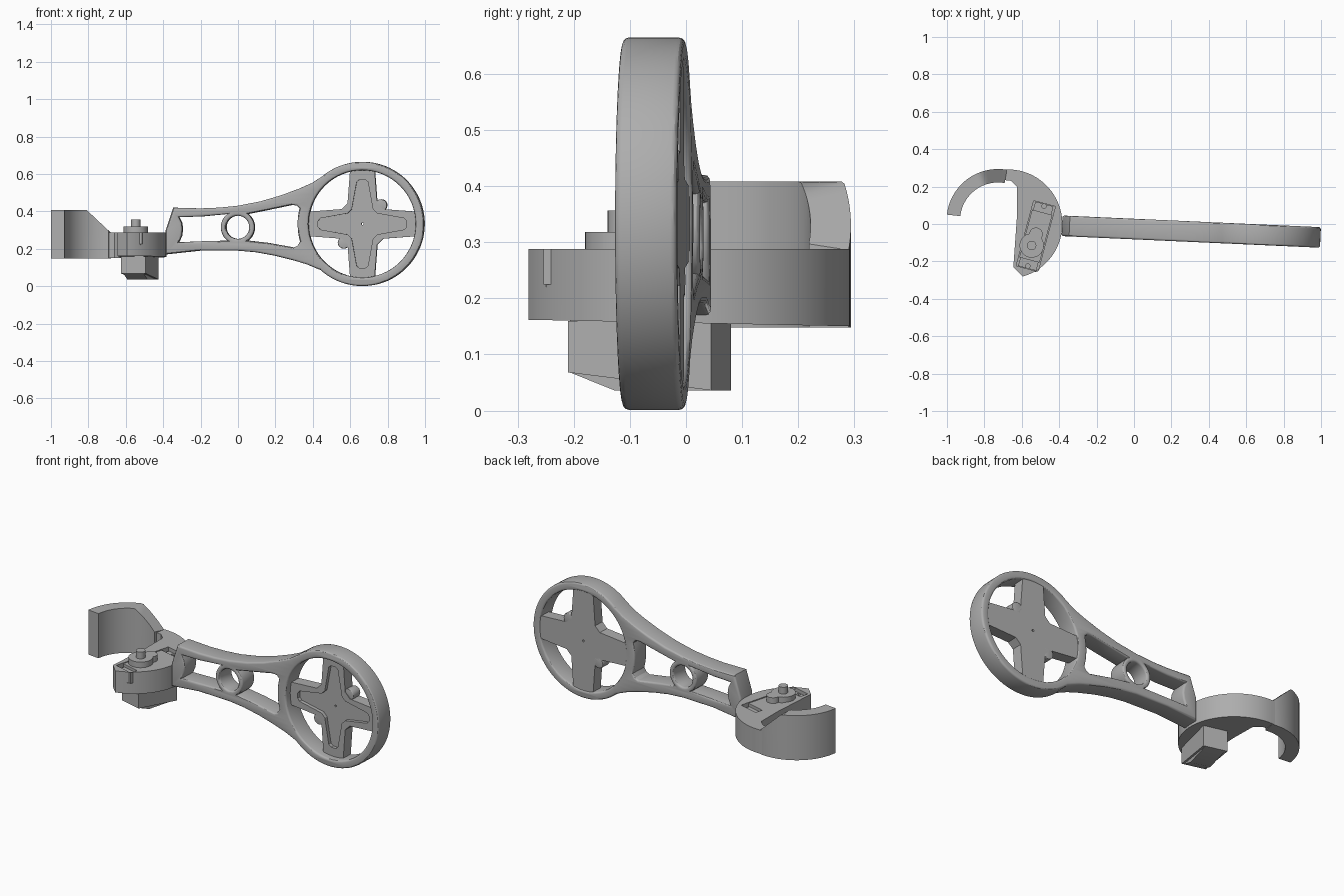
import bpy, bmesh
from math import radians, sin, cos, pi
from mathutils import Matrix

cube = bpy.data.objects.get("Cube")
if cube:
    bpy.data.objects.remove(cube)

grey = bpy.data.materials.new("plain grey")
grey.use_nodes = True
grey.diffuse_color = (0.42, 0.42, 0.42, 1)
grey.node_tree.nodes["Principled BSDF"].inputs["Base Color"].default_value = grey.diffuse_color
parts = []


def arc(cx, cy, r, start, end, n):
    """Points on an arc, angles in degrees."""
    angles = [radians(start + (end - start) * i / n) for i in range(n + 1)]
    return [(cx + r * cos(a), cy + r * sin(a)) for a in angles]


def circle(cx, cy, r, n=32):
    return arc(cx, cy, r, 0, 360, n)[:-1]


def finish(name, bm, matrix=Matrix()):
    bmesh.ops.remove_doubles(bm, verts=bm.verts, dist=0.0001)
    bmesh.ops.recalc_face_normals(bm, faces=bm.faces)
    bm.transform(matrix)
    mesh = bpy.data.meshes.new(name)
    bm.to_mesh(mesh)
    bm.free()
    mesh.materials.clear()
    mesh.materials.append(grey)
    obj = bpy.data.objects.new(name, mesh)
    bpy.context.collection.objects.link(obj)
    parts.append(obj)
    return obj


def plate(name, loops, low, high, bevel=0.0, matrix=Matrix()):
    """Filled outline with holes, extruded from low to high."""
    curve = bpy.data.curves.new(name + " outline", 'CURVE')
    curve.dimensions = '2D'
    curve.fill_mode = 'BOTH'
    curve.extrude = (high - low) / 2 - bevel
    curve.bevel_depth = bevel
    curve.bevel_resolution = 2
    curve.offset = -bevel
    for loop in loops:
        spline = curve.splines.new('POLY')
        spline.points.add(len(loop) - 1)
        for point, (x, y) in zip(spline.points, loop):
            point.co = (x, y, 0, 1)
        spline.use_cyclic_u = True
    temp = bpy.data.objects.new(name + " outline", curve)
    bpy.context.collection.objects.link(temp)
    bpy.context.view_layer.update()
    mesh = bpy.data.meshes.new_from_object(temp.evaluated_get(bpy.context.evaluated_depsgraph_get()))
    bpy.data.objects.remove(temp)
    bpy.data.curves.remove(curve)
    bm = bmesh.new()
    bm.from_mesh(mesh)
    bpy.data.meshes.remove(mesh)
    return finish(name, bm, matrix @ Matrix.Translation((0, 0, (low + high) / 2)))


# Arm frame: drawn upright, turned slightly about the vertical
upright = Matrix.Rotation(radians(90), 4, 'X')
arm = Matrix.Translation((0, -0.027, 0)) @ Matrix.Rotation(-0.045, 4, 'Z') @ upright
wx, wz, hub_z = 0.666, 0.333, 0.315
outline = [(-0.385, 0.17), (-0.385, 0.3), (-0.345, 0.42), (-0.2, 0.416), (-0.1, 0.42),
           (0, 0.43), (0.12, 0.453), (0.23, 0.485), (0.33, 0.522), (0.4, 0.553)]
outline += arc(wx, wz, 0.332, 130, -132, 64)
outline += [(0.37, 0.117), (0.3, 0.138), (0.2, 0.163), (0.1, 0.181), (0, 0.19), (-0.2, 0.19)]
left_window = arc(0, hub_z, 0.09, 128, 232, 12)
left_window += [(-0.2, 0.24), (-0.315, 0.235), (-0.3, 0.27), (-0.295, 0.305),
                (-0.3, 0.34), (-0.315, 0.37), (-0.2, 0.372)]
right_window = arc(0, hub_z, 0.09, -52, 52, 12)
right_window += [(0.16, 0.407), (0.29, 0.434), (0.315, 0.432)]
right_window += arc(wx, wz, 0.345, 166, 196, 8)
right_window += [(0.32, 0.216), (0.3, 0.207), (0.16, 0.232)]
plate("arm_frame", [outline, left_window, right_window, circle(0, hub_z, 0.062),
                    circle(wx, wz, 0.287, 64)], -0.055, 0.055, 0.011, arm)


# Wheel star: four tapered spokes with a sunken star on the front
def star(length, tip, root, cut):
    quarter = [(length, -tip), (length + cut, -tip * 0.5), (length + cut, tip * 0.5),
               (length, tip), (root * 1.25, root * 0.9), (root * 0.9, root * 1.25)]
    points = []
    for k in range(4):
        c, s = cos(k * pi / 2), sin(k * pi / 2)
        points += [(wx + x * c - y * s, wz + x * s + y * c) for x, y in quarter]
    return points


outer_star = star(0.285, 0.066, 0.088, 0.005)
plate("wheel_star_back", [outer_star, circle(wx, wz, 0.006, 12)], -0.05, -0.005, 0, arm)
plate("wheel_star_front", [outer_star, star(0.225, 0.03, 0.063, 0.012)], -0.005, 0.015, 0, arm)
for side, name in ((1, "upper"), (-1, "lower")):
    plate(name + "_wheel_stud", [circle(wx + side * 0.1, wz + side * 0.1, 0.032, 20)],
          -0.05, 0.012, 0.004, arm)

# Gripper base: solid floor under a wall with a pocket for the motor
tilt = radians(75)
motor = Matrix.Translation((-0.525, -0.065, 0)) @ Matrix.Rotation(tilt, 4, 'Z')


def motor_rectangle(half_length, half_width):
    corners = [(-1, -1), (1, -1), (1, 1), (-1, 1)]
    return [(-0.525 + a * half_length * cos(tilt) - b * half_width * sin(tilt),
             -0.065 + a * half_length * sin(tilt) + b * half_width * cos(tilt)) for a, b in corners]


base = arc(-0.675, 0, 0.292, -74, 90, 40)
base += [(-0.7, 0.292), (-0.7, 0.235), (-0.66, 0.232), (-0.625, 0.2), (-0.625, 0.05), (-0.645, -0.23)]
floor = plate("gripper_base", [base], 0.155, 0.225)
plate("gripper_pocket_wall", [base, motor_rectangle(0.18, 0.06)], 0.225, 0.288)
for v in floor.data.vertices:
    if v.co.z < 0.2:
        v.co.z = 0.162 - 0.02 * (v.co.y + 0.29)

# Gripper hook: curved finger that slopes up from the base
bm = bmesh.new()
rings = []
for i in range(29):
    a = radians(80 + 93.5 * i / 28)
    ring = []
    for r, top in ((0.275, 0), (0.275, 1), (0.203, 1), (0.203, 0)):
        x, y = -0.727 + r * cos(a), 0.019 + r * sin(a)
        z = min(0.408, max(0.286, 0.286 + (-0.68 - x) * 0.94)) if top else 0.148
        ring.append(bm.verts.new((x, y, z)))
    rings.append(ring)
for one, two in zip(rings, rings[1:]):
    for j in range(4):
        k = (j + 1) % 4
        bm.faces.new((one[j], one[k], two[k], two[j]))
bm.faces.new(rings[0])
bm.faces.new(rings[-1])
finish("gripper_hook", bm)

# Motor: body with a chamfered end, mounting flange, gear cover and shaft
side_profile = [(-0.132, 0.068), (-0.05, 0.036), (0.132, 0.036), (0.132, 0.285), (-0.132, 0.285)]
plate("motor_body", [side_profile], -0.056, 0.056, 0, motor @ upright)
bm = bmesh.new()
bmesh.ops.create_cube(bm, size=1, matrix=Matrix.Translation((0, 0, 0.1)) @ Matrix.Diagonal((0.264, 0.136, 0.12, 1)))
for v in bm.verts:
    if v.co.z < 0.1:
        v.co.z = 0.068 if v.co.x < 0 else 0.036
finish("motor_lower_case", bm, motor)
screws = [circle(-0.482, 0.095, 0.012, 12), circle(-0.568, -0.225, 0.012, 12)]
plate("motor_flange", [motor_rectangle(0.178, 0.05)] + screws, 0.22, 0.268)
plate("gear_cover", [circle(-0.547, -0.115, 0.065)], 0.23, 0.318)
plate("gear_cover_lobe", [circle(-0.524, -0.055, 0.036, 24)], 0.23, 0.318)
plate("motor_shaft", [circle(-0.547, -0.115, 0.025, 20)], 0.3, 0.357)

# Smooth the curved walls, keep the edges sharp
bpy.ops.object.select_all(action='DESELECT')
for obj in parts:
    obj.select_set(True)
bpy.context.view_layer.objects.active = parts[0]
bpy.ops.object.shade_smooth_by_angle(angle=radians(30))
